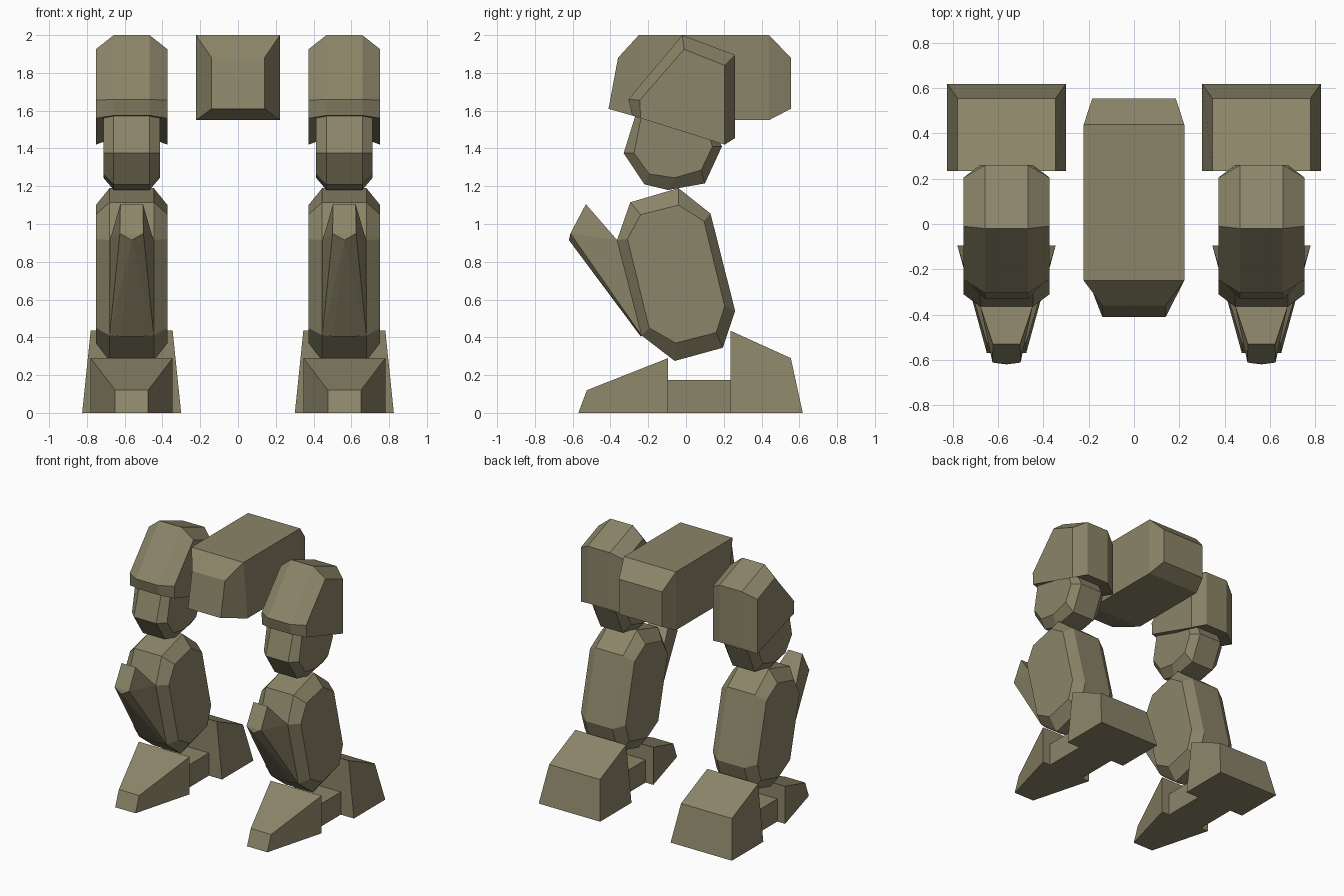
import bpy, bmesh

if "Cube" in bpy.data.objects:
    bpy.data.objects.remove(bpy.data.objects["Cube"])

LEG_X = 0.563  # centre line of each leg

olive = bpy.data.materials.new("olive drab")
olive.diffuse_color = (0.26, 0.235, 0.14, 1)
olive.use_nodes = True
olive.node_tree.nodes["Principled BSDF"].inputs["Base Color"].default_value = olive.diffuse_color


def finish(name, bm, paired=True):
    bmesh.ops.recalc_face_normals(bm, faces=bm.faces)
    mesh = bpy.data.meshes.new(name)
    if paired:
        bmesh.ops.translate(bm, verts=bm.verts, vec=(LEG_X, 0, 0))
    bm.to_mesh(mesh)
    bm.free()
    mesh.materials.append(olive)
    obj = bpy.data.objects.new(name, mesh)
    bpy.context.collection.objects.link(obj)
    if paired:
        obj.modifiers.new("other_leg", 'MIRROR').use_mirror_merge = False
    return obj


def loft(name, rings, paired=True):
    """Skin a solid through rings of equal length and cap both ends."""
    bm = bmesh.new()
    loops = [[bm.verts.new(p) for p in ring] for ring in rings]
    n = len(rings[0])
    for a, b in zip(loops, loops[1:]):
        for i in range(n):
            j = (i + 1) % n
            bm.faces.new((a[i], a[j], b[j], b[i]))
    bm.faces.new(loops[0])
    bm.faces.new(loops[-1])
    return finish(name, bm, paired)


def bevelled_plate(name, outer, inner, band, half):
    """Thick plate: outer side profile on the middle band, inner one on the sides."""
    stations = [(-half, inner), (-band, outer), (band, outer), (half, inner)]
    return loft(name, [[(x, y, z) for y, z in prof] for x, prof in stations])


def box_ring(w_low, low, w_top, top):
    """Four points: a lower and an upper edge, each given as half width and (y, z)."""
    return [(-w_low, *low), (w_low, *low), (w_top, *top), (-w_top, *top)]


# Pelvis
loft("pelvis", [
    box_ring(0.14, (-0.41, 1.61), 0.14, (-0.36, 1.88)),
    box_ring(0.222, (-0.20, 1.55), 0.222, (-0.25, 2.0)),
    box_ring(0.222, (0.44, 1.55), 0.222, (0.44, 2.0)),
    box_ring(0.184, (0.555, 1.61), 0.184, (0.555, 1.88)),
], paired=False)

# Hip armour
bevelled_plate(
    "hip_armour",
    [(-0.02, 2.0), (0.26, 1.895), (0.26, 1.455), (-0.285, 1.575), (-0.305, 1.66)],
    [(-0.01, 1.925), (0.205, 1.84), (0.205, 1.42), (-0.24, 1.56), (-0.245, 1.655)],
    0.095, 0.19)

# Thigh, its top hidden inside the armour
bevelled_plate(
    "thigh",
    [(-0.26, 1.60), (-0.33, 1.375), (-0.22, 1.21), (-0.095, 1.18),
     (0.10, 1.215), (0.19, 1.41), (0.15, 1.50)],
    [(-0.23, 1.60), (-0.275, 1.375), (-0.195, 1.265), (-0.06, 1.245),
     (0.08, 1.285), (0.14, 1.41), (0.11, 1.50)],
    0.095, 0.15)

# Shin
bevelled_plate(
    "shin",
    [(-0.04, 1.19), (0.13, 1.055), (0.26, 0.54), (0.195, 0.345),
     (-0.06, 0.275), (-0.235, 0.41), (-0.365, 0.915), (-0.295, 1.115)],
    [(-0.04, 1.10), (0.095, 1.015), (0.205, 0.565), (0.16, 0.425),
     (-0.055, 0.37), (-0.195, 0.45), (-0.31, 0.92), (-0.24, 1.05)],
    0.117, 0.19)

# Pointed knee guard
bm = bmesh.new()
bm.verts.new((0, -0.62, 0.915))
for x, y, z in [(0.06, -0.53, 1.105), (0.062, -0.612, 0.95), (0.115, -0.365, 0.915),
                (0.117, -0.235, 0.41), (0.06, -0.24, 0.405)]:
    for side in (-1, 1):
        bm.verts.new((side * x, y, z))
bmesh.ops.convex_hull(bm, input=bm.verts)
bmesh.ops.dissolve_limit(bm, angle_limit=0.02, verts=bm.verts, edges=bm.edges)
finish("knee_guard", bm)

# Foot: tapered toe, low narrow bridge and flared heel
loft("toe", [
    box_ring(0.087, (-0.57, 0), 0.087, (-0.525, 0.12)),
    box_ring(0.217, (-0.095, 0), 0.217, (-0.095, 0.29)),
])
loft("foot_bridge", [
    box_ring(0.15, (-0.095, 0), 0.15, (-0.095, 0.175)),
    box_ring(0.15, (0.235, 0), 0.15, (0.235, 0.175)),
])
loft("heel", [
    box_ring(0.262, (0.235, 0), 0.217, (0.235, 0.435)),
    box_ring(0.262, (0.618, 0), 0.217, (0.555, 0.29)),
])
